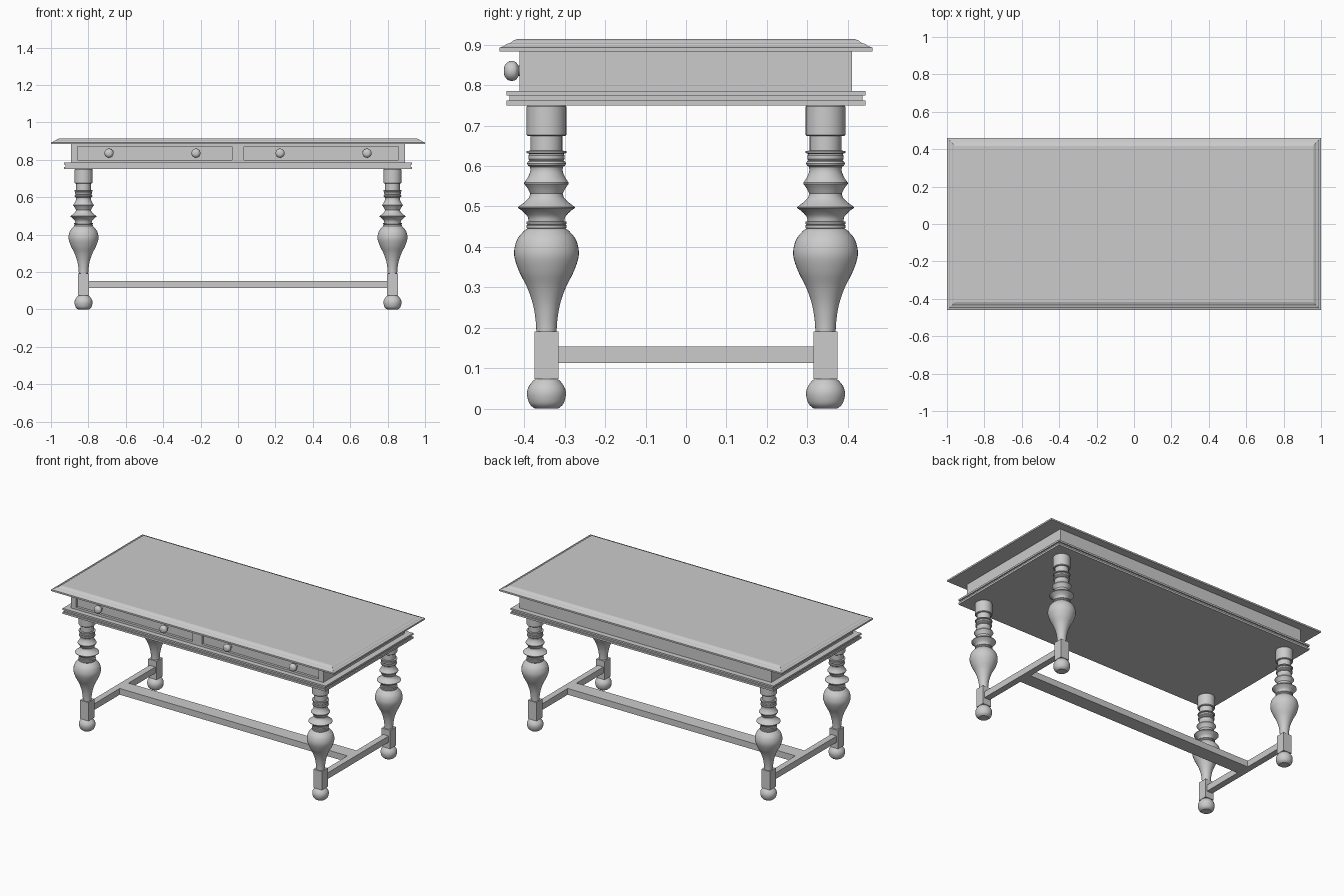
import bpy, bmesh, math
from mathutils import Matrix

if "Cube" in bpy.data.objects:
    bpy.data.objects.remove(bpy.data.objects["Cube"])


def finish(name, bm, angle=None):
    bmesh.ops.recalc_face_normals(bm, faces=bm.faces)
    me = bpy.data.meshes.new(name)
    bm.to_mesh(me)
    bm.free()
    ob = bpy.data.objects.new(name, me)
    bpy.context.collection.objects.link(ob)
    if angle:
        bpy.ops.object.select_all(action='DESELECT')
        ob.select_set(True)
        bpy.context.view_layer.objects.active = ob
        bpy.ops.object.shade_smooth_by_angle(angle=math.radians(angle))
    return ob


def loft(bm, rings):
    """Skin closed rings of points and cap both ends."""
    vs = [[bm.verts.new(p) for p in r] for r in rings]
    n = len(vs[0])
    for a, b in zip(vs, vs[1:]):
        for i in range(n):
            j = (i + 1) % n
            bm.faces.new((a[i], a[j], b[j], b[i]))
    bm.faces.new(vs[0][::-1])
    bm.faces.new(vs[-1])


def slab(name, hx, hy, profile):
    """Rectangular moulding from (inset, z) pairs."""
    bm = bmesh.new()
    loft(bm, [[(-hx + d, -hy + d, z), (hx - d, -hy + d, z),
               (hx - d, hy - d, z), (-hx + d, hy - d, z)] for d, z in profile])
    return finish(name, bm)


def box(name, x0, x1, y0, y1, z0, z1):
    bm = bmesh.new()
    loft(bm, [[(x0, y0, z), (x1, y0, z), (x1, y1, z), (x0, y1, z)] for z in (z0, z1)])
    return finish(name, bm)


def turned(name, profile, matrix, n=40):
    """Lathe (radius, height) pairs around z."""
    bm = bmesh.new()
    loft(bm, [[(r * math.cos(2 * math.pi * i / n), r * math.sin(2 * math.pi * i / n), z)
               for i in range(n)] for r, z in profile])
    bm.transform(matrix)
    return finish(name, bm, 35)


def smooth(pts, steps=5):
    """Catmull-Rom curve through profile points."""
    p = [pts[0]] + pts + [pts[-1]]
    out = []
    for a, b, c, d in zip(p, p[1:], p[2:], p[3:]):
        for s in range(steps):
            t = s / steps
            out.append(tuple(0.5 * (2 * b[k] + (c[k] - a[k]) * t
                       + (2 * a[k] - 5 * b[k] + 4 * c[k] - d[k]) * t * t
                       + (3 * b[k] - a[k] - 3 * c[k] + d[k]) * t ** 3) for k in (0, 1)))
    return out + [pts[-1]]


# Table top and lower moulding
slab("table_top", 1.0, 0.461, [(0, .883), (0, .893), (.011, .896), (.016, .901),
                              (.026, .904), (.034, .910), (.044, .914)])
slab("lower_moulding", 0.93, 0.444, [(0, .75), (0, .762), (.008, .762), (.008, .774),
                                    (0, .774), (0, .785)])

# Apron carcass with a framed front
F, R = -0.412, -0.402
box("apron_carcass", -.892, .892, R + .006, .411, .785, .883)
for s, side in ((-1, "left"), (1, "right")):
    a, b = sorted((s * .858, s * .892))
    box(f"apron_{side}_stile", a, b, F, R + .006, .785, .883)
box("apron_centre_stile", -.033, .033, F, R + .006, .785, .883)
for s, side in ((-1, "left"), (1, "right")):
    a, b = sorted((s * .033, s * .858))
    box(f"{side}_top_rail", a, b, F, R + .006, .871, .883)
    box(f"{side}_bottom_rail", a, b, F, R + .006, .785, .799)
    a, b = sorted((s * .039, s * .855))
    box(f"{side}_drawer_front", a, b, R, R + .006, .802, .868)

# Drawer knobs
knob = [(.013, 0), (.013, .012)] + smooth(
    [(.014, .013), (.022, .019), (.0245, .029), (.022, .039), (.013, .0465), (.003, .048)], 3)
for i, x in enumerate((-.69, -.225, .225, .69)):
    turned(f"drawer_knob_{i + 1}", knob,
           Matrix.Translation((x, R, .835)) @ Matrix.Rotation(math.pi / 2, 4, 'X'), 24)

# Leg profile, bottom to top
leg = smooth([(.025, .19), (.027, .22), (.034, .26), (.048, .30), (.068, .34), (.080, .38),
              (.074, .415), (.057, .438), (.047, .445)])
leg += [(.050, .447), (.050, .453), (.046, .455), (.050, .457), (.050, .462)]
leg += smooth([(.044, .463), (.047, .475), (.058, .487), (.070, .496)], 3)
leg += smooth([(.070, .499), (.056, .509), (.044, .521), (.040, .532)], 3)
leg += smooth([(.041, .534), (.047, .545), (.055, .556)], 3)
leg += smooth([(.055, .559), (.046, .572), (.040, .588), (.041, .598)], 3)
leg += [(.046, .601), (.048, .606), (.046, .611), (.042, .613), (.045, .617), (.045, .626),
        (.042, .630), (.049, .632), (.049, .637), (.039, .638), (.039, .674), (.046, .674),
        (.049, .677), (.049, .747), (.046, .75)]

# Bun foot profile
foot = smooth([(.029, 0), (.042, .012), (.048, .034), (.045, .052), (.034, .068), (.026, .074)], 4)

# Four legs with blocks and feet
LX, LY = .826, .345
for sx, side in ((-1, "left"), (1, "right")):
    for sy, end in ((-1, "front"), (1, "back")):
        x, y = sx * LX, sy * LY
        place = Matrix.Translation((x, y, 0))
        turned(f"{end}_{side}_leg", leg, place)
        turned(f"{end}_{side}_foot", foot, place)
        box(f"{end}_{side}_block", x - .03, x + .03, y - .03, y + .03, .073, .191)
    # Side stretcher
    box(f"{side}_stretcher", sx * LX - .02, sx * LX + .02, -LY + .03, LY - .03, .113, .153)

# Long centre stretcher
box("centre_stretcher", -LX + .02, LX - .02, -.045, .045, .113, .153)
